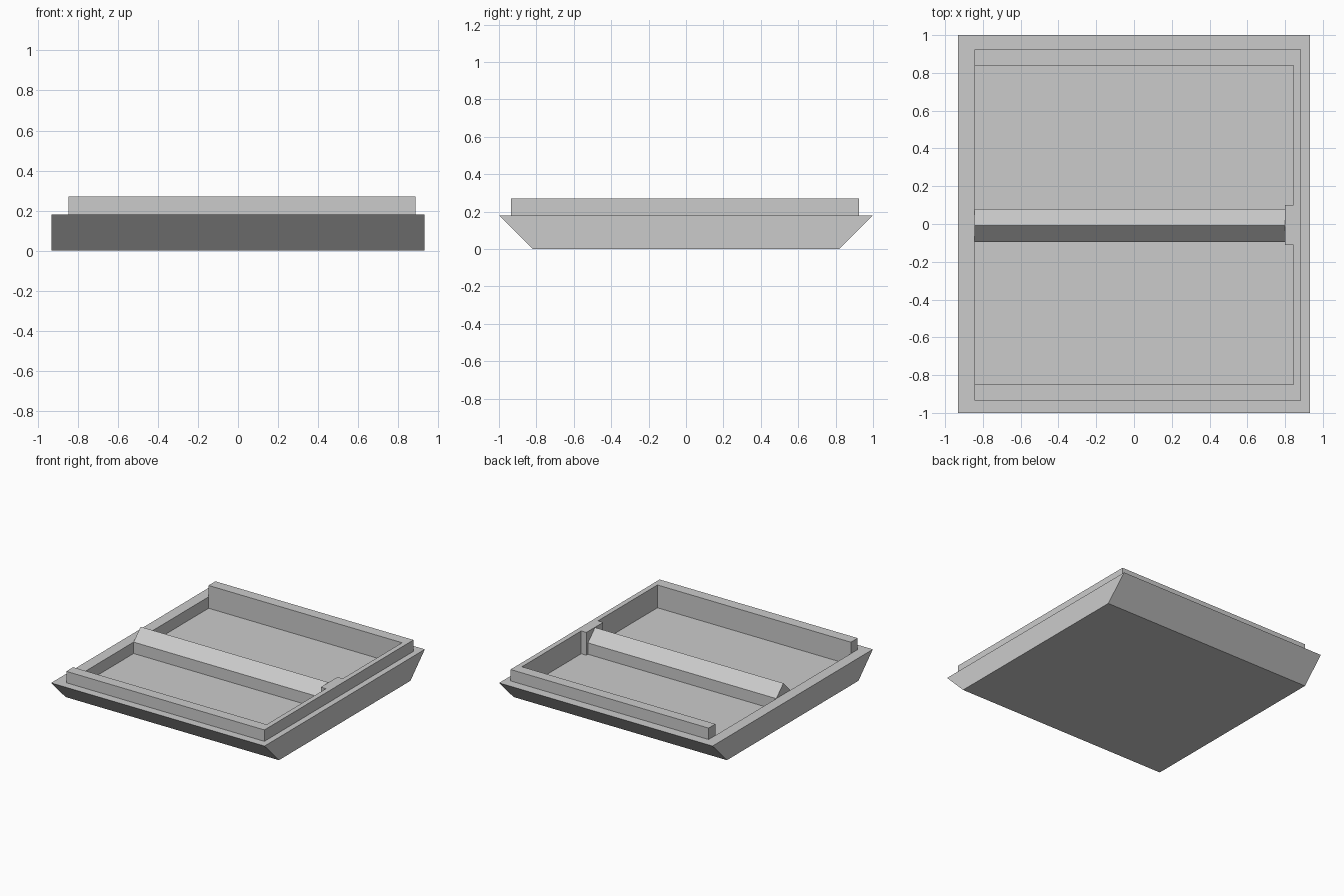
import bpy
import bmesh
from mathutils import Vector

cube = bpy.data.objects.get("Cube")
if cube:
    bpy.data.objects.remove(cube, do_unlink=True)

grey = bpy.data.materials.new("plain_grey")
grey.use_nodes = True
GREY = (0.6, 0.6, 0.6, 1)
grey.diffuse_color = GREY
grey.node_tree.nodes["Principled BSDF"].inputs["Base Color"].default_value = GREY


def prism(name, points, offset):
    """Extrude a flat outline along the offset vector."""
    bm = bmesh.new()
    face = bm.faces.new([bm.verts.new(p) for p in points])
    top = bmesh.ops.extrude_face_region(bm, geom=[face])
    bmesh.ops.translate(bm, vec=Vector(offset),
                        verts=[g for g in top["geom"] if isinstance(g, bmesh.types.BMVert)])
    bmesh.ops.recalc_face_normals(bm, faces=bm.faces)
    mesh = bpy.data.meshes.new(name)
    bm.to_mesh(mesh)
    bm.free()
    mesh.materials.append(grey)
    obj = bpy.data.objects.new(name, mesh)
    bpy.context.collection.objects.link(obj)
    return obj


HALF_X = 0.932
FLOOR, RIM, TOP = 0.09, 0.18, 0.27
OPEN_X, POST_X = -0.845, 0.80

# Base tray with sloping front and back
hull = [(-1, RIM), (-0.82, 0), (0.82, 0), (1, RIM)]
base = prism("base_tray", [(-HALF_X, y, z) for y, z in hull], (2 * HALF_X, 0, 0))

# Inner outline, notched around the post at the closed end
inner = [(OPEN_X, -0.85), (0.845, -0.85), (0.845, -0.11), (POST_X, -0.11),
         (POST_X, 0.10), (0.845, 0.10), (0.845, 0.84), (OPEN_X, 0.84)]

# Recess cut into the base
cutter = prism("recess_cutter", [(x, y, FLOOR) for x, y in inner], (0, 0, 0.3))
cutter.hide_render = True
cut = base.modifiers.new("recess", "BOOLEAN")
cut.operation = "DIFFERENCE"
cut.solver = "EXACT"
cut.object = cutter
bpy.context.view_layer.objects.active = base
base.select_set(True)
bpy.ops.object.modifier_apply(modifier=cut.name)
bpy.data.objects.remove(cutter, do_unlink=True)

# Raised wall on three sides, including the top of the post
outer = [(OPEN_X, 0.925), (0.885, 0.925), (0.885, -0.935), (OPEN_X, -0.935)]
prism("rim_wall", [(x, y, RIM) for x, y in inner + outer], (0, 0, TOP - RIM))

# Gabled divider along the middle
gable = [(-0.095, FLOOR), (0.08, FLOOR), (0.08, RIM), (-0.008, TOP - 0.002), (-0.095, RIM)]
prism("ridge_divider", [(OPEN_X, y, z) for y, z in gable], (POST_X - OPEN_X, 0, 0))
